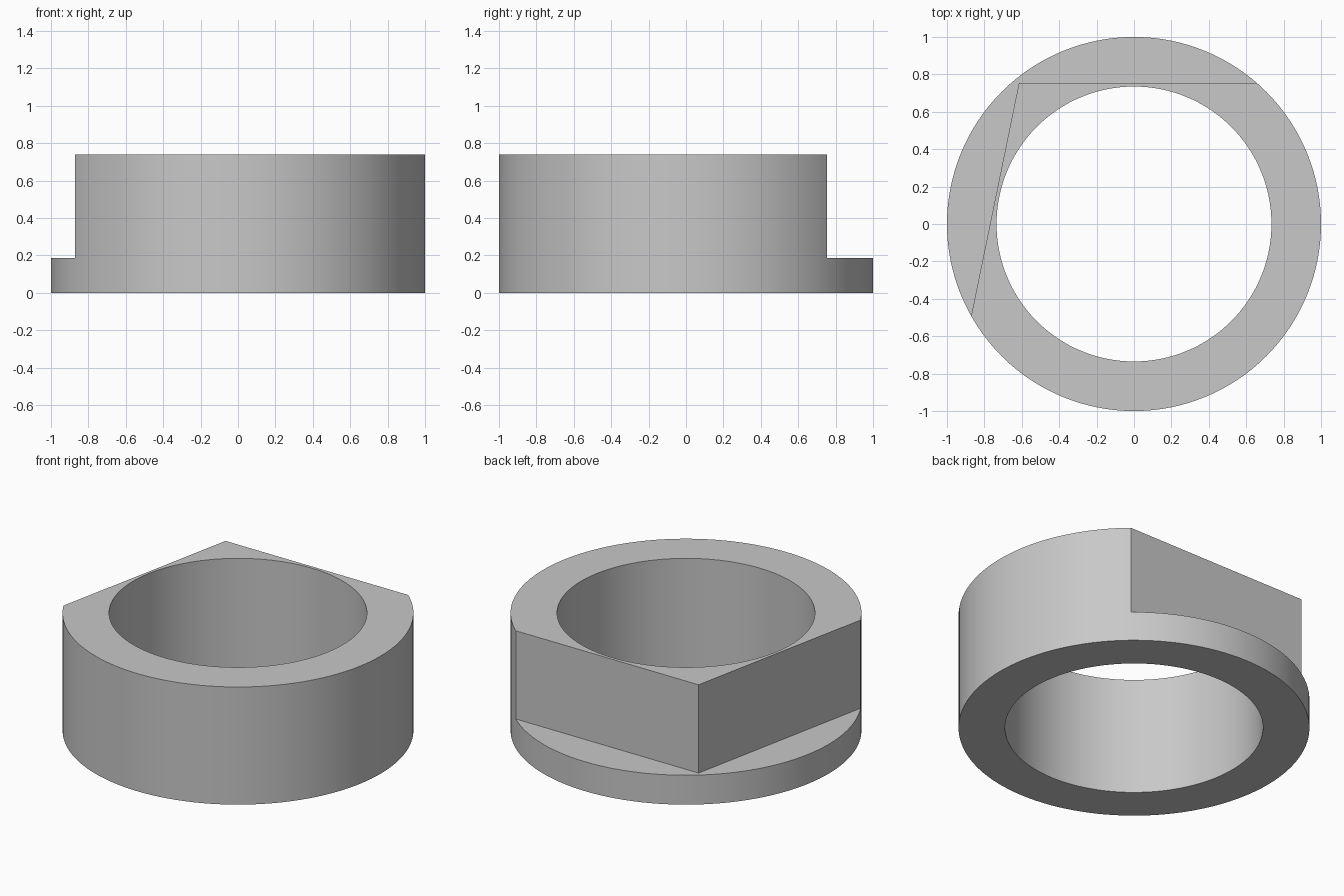
import bpy
import bmesh
from math import radians, cos, sin, tau
from mathutils import Matrix

OUTER, INNER, HEIGHT = 1.0, 0.735, 0.74
STEP, FLAT_DIST, SEGMENTS = 0.185, 0.754, 128

cube = bpy.data.objects.get("Cube")
if cube:
    bpy.data.objects.remove(cube)

grey = bpy.data.materials.new("plain grey")
grey.use_nodes = True
colour = (0.58, 0.58, 0.58, 1)
grey.diffuse_color = colour
grey.node_tree.nodes["Principled BSDF"].inputs["Base Color"].default_value = colour


def finish(bm, name):
    bmesh.ops.recalc_face_normals(bm, faces=bm.faces)
    mesh = bpy.data.meshes.new(name)
    bm.to_mesh(mesh)
    bm.free()
    mesh.materials.append(grey)
    obj = bpy.data.objects.new(name, mesh)
    bpy.context.collection.objects.link(obj)
    return obj


# Ring body: a rectangular section swept round the axis
bm = bmesh.new()
section = [(INNER, 0), (OUTER, 0), (OUTER, HEIGHT), (INNER, HEIGHT)]
loops = [[bm.verts.new((r * cos(tau * i / SEGMENTS), r * sin(tau * i / SEGMENTS), z))
          for r, z in section] for i in range(SEGMENTS)]
for i, a in enumerate(loops):
    b = loops[(i + 1) % SEGMENTS]
    for k in range(4):
        n = (k + 1) % 4
        bm.faces.new((a[k], b[k], b[n], a[n]))
ring = finish(bm, "ring_body")

# Two flats milled into the upper part, leaving a flange below
for name, angle in (("back_flat_cutter", 90), ("right_flat_cutter", 168.4)):
    bm = bmesh.new()
    place = (Matrix.Rotation(radians(angle), 4, "Z")
             @ Matrix.Translation((FLAT_DIST + 0.5, 0, STEP + 0.5))
             @ Matrix.Diagonal((1, 3, 1, 1)))
    bmesh.ops.create_cube(bm, size=1, matrix=place)
    cutter = finish(bm, name)
    cutter.hide_render = True
    cut = ring.modifiers.new(name, "BOOLEAN")
    cut.operation = "DIFFERENCE"
    cut.solver = "EXACT"
    cut.object = cutter
    bpy.ops.object.select_all(action="DESELECT")
    ring.select_set(True)
    bpy.context.view_layer.objects.active = ring
    bpy.ops.object.modifier_apply(modifier=cut.name)
    bpy.data.objects.remove(cutter)

bpy.ops.object.shade_smooth_by_angle(angle=radians(25))
